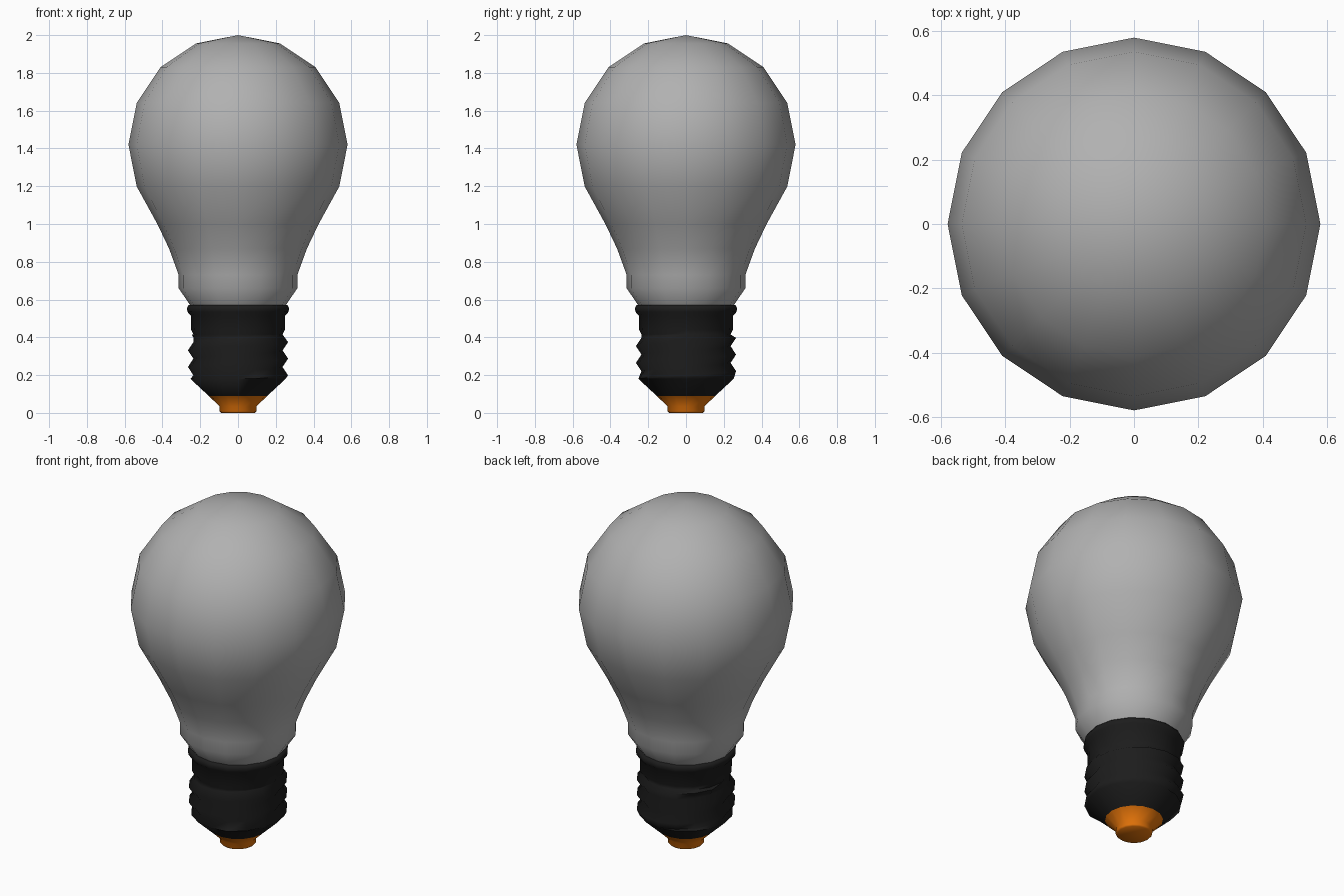
import bpy, math

if "Cube" in bpy.data.objects:
    bpy.data.objects.remove(bpy.data.objects["Cube"])

SIDES = 16


def make_object(name, verts, faces, colour, angle=45):
    mesh = bpy.data.meshes.new(name)
    mesh.from_pydata(verts, [], faces)
    mesh.validate()
    mesh.shade_smooth()
    mesh.set_sharp_from_angle(angle=math.radians(angle))
    mat = bpy.data.materials.new(name + "_material")
    mat.diffuse_color = colour
    mat.use_nodes = True
    mat.node_tree.nodes["Principled BSDF"].inputs["Base Color"].default_value = mat.diffuse_color
    mesh.materials.append(mat)
    obj = bpy.data.objects.new(name, mesh)
    bpy.context.collection.objects.link(obj)
    return obj


class Builder:
    """Collects faces from points, sharing equal vertices and skipping collapsed faces."""

    def __init__(self):
        self.index, self.verts, self.faces = {}, [], []

    def vert(self, r, step, z):
        a = 2 * math.pi * (step % SIDES) / SIDES
        p = (round(r * math.cos(a), 5), round(r * math.sin(a), 5), round(z, 5))
        if p not in self.index:
            self.index[p] = len(self.verts)
            self.verts.append(p)
        return self.index[p]

    def face(self, *points):
        ids = list(dict.fromkeys(self.vert(*p) for p in points))
        if len(ids) > 2:
            self.faces.append(ids)

    def revolve(self, profile):
        # profile runs from bottom to top as (radius, height)
        for (r0, z0), (r1, z1) in zip(profile, profile[1:]):
            for s in range(SIDES):
                self.face((r0, s, z0), (r0, s + 1, z0), (r1, s + 1, z1), (r1, s, z1))


# Glass bulb: round dome tapering to a neck
glass = Builder()
dome = [(0.58 * math.cos(math.radians(a)), 1.42 + 0.58 * math.sin(math.radians(a)))
        for a in (-22.5, 0, 22.5, 45, 67.5)]
glass.revolve([(0.25, 0.565), (0.314, 0.66), (0.314, 0.73), (0.365, 0.87), (0.427, 1.0)]
              + dome + [(0, 2.0)])
make_object("glass_bulb", glass.verts, glass.faces, (0.44, 0.44, 0.44, 1))

# Screw base: lower cone, helical thread, collar and rim
base = Builder()
LOW, HIGH, PITCH = 0.18, 0.415, 0.088
R_LOW, R_VALLEY, R_CREST = 0.252, 0.236, 0.265
base.revolve([(0.155, 0.09), (R_LOW, LOW)])
base.revolve([(R_VALLEY, HIGH), (0.248, 0.44), (0.25, 0.515), (0.268, 0.535),
              (0.27, 0.555), (0.262, 0.57), (0.23, 0.57)])


def thread_point(i, half):
    z = 0.155 + PITCH * (i / SIDES + half / 2)
    if z <= LOW:
        return (R_LOW, i, LOW)
    if z >= HIGH:
        return (R_VALLEY, i, HIGH)
    return (R_CREST if half % 2 else R_VALLEY, i, z)


for i in range(-2 * SIDES, 5 * SIDES):
    for half in (0, 1):
        base.face(thread_point(i, half), thread_point(i + 1, half),
                  thread_point(i + 1, half + 1), thread_point(i, half + 1))
make_object("screw_base", base.verts, base.faces, (0.012, 0.012, 0.012, 1), 100)

# Contact tip under the base
tip = Builder()
tip.revolve([(0, 0), (0.09, 0), (0.098, 0.008), (0.098, 0.035), (0.155, 0.09)])
make_object("contact_tip", tip.verts, tip.faces, (0.8, 0.18, 0.003, 1), 50)
